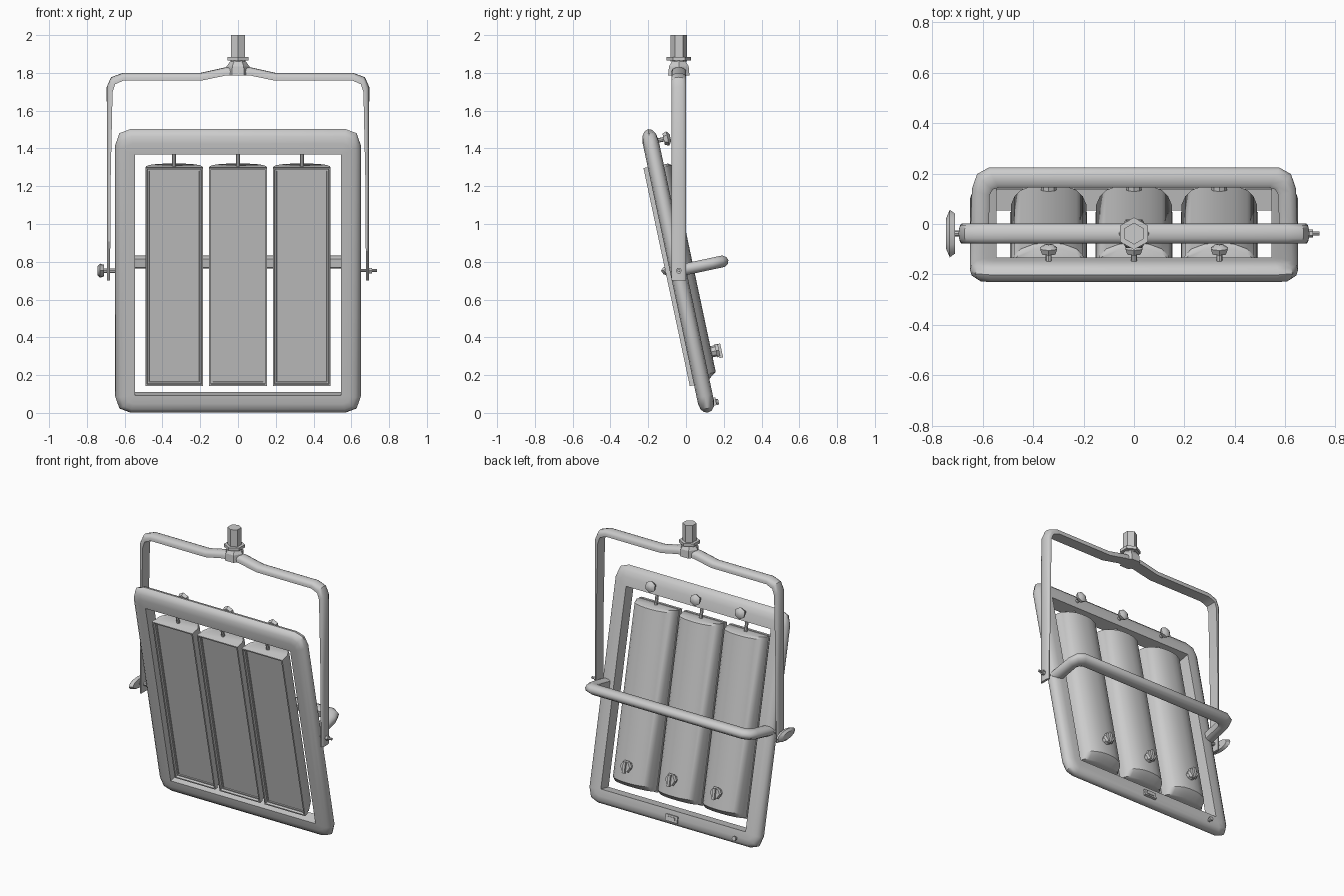
import bpy, bmesh, math
from mathutils import Matrix, Vector

if "Cube" in bpy.data.objects:
    bpy.data.objects.remove(bpy.data.objects["Cube"])

PIVOT = Vector((0, -0.042, 0.752))
TILT = Matrix.Translation(PIVOT) @ Matrix.Rotation(math.radians(12), 4, 'X')
YOKE_Y = -0.038


def finish(name, bm, matrix=Matrix(), angle=40):
    bmesh.ops.remove_doubles(bm, verts=bm.verts, dist=0.0002)
    bmesh.ops.recalc_face_normals(bm, faces=bm.faces)
    mesh = bpy.data.meshes.new(name)
    bm.to_mesh(mesh)
    bm.free()
    ob = bpy.data.objects.new(name, mesh)
    bpy.context.collection.objects.link(ob)
    ob.matrix_world = matrix
    bpy.ops.object.select_all(action='DESELECT')
    ob.select_set(True)
    bpy.context.view_layer.objects.active = ob
    bpy.ops.object.shade_smooth_by_angle(angle=math.radians(angle))
    return ob


def skin(bm, rings, closed):
    vs = [[bm.verts.new(p) for p in ring] for ring in rings]
    n = len(vs[0])
    for i in range(len(vs) if closed else len(vs) - 1):
        a, b = vs[i], vs[(i + 1) % len(vs)]
        for j in range(n):
            bm.faces.new((a[j], a[(j + 1) % n], b[(j + 1) % n], b[j]))
    if not closed:
        bm.faces.new(vs[0])
        bm.faces.new(vs[-1])


def bar(name, inner, outer, profile, plane, closed, matrix=Matrix()):
    """Bar between an inner and an outer path; profile = (blend, depth)."""
    rings = []
    for p, q in zip(inner, outer):
        ring = []
        for s, d in profile:
            a, b = p[0] + (q[0] - p[0]) * s, p[1] + (q[1] - p[1]) * s
            ring.append((a, d, b) if plane == 'xz' else (a, b, d))
        rings.append(ring)
    bm = bmesh.new()
    skin(bm, rings, closed)
    return finish(name, bm, matrix)


def mirrored(half):
    return half + [(-x, b) for x, b in reversed(half)]


def d_profile(h):
    return [(0, -h), (0.45, -h), (0.75, -h * 0.85), (0.93, -h * 0.5), (1, 0),
            (0.93, h * 0.5), (0.75, h * 0.85), (0.45, h), (0, h)]


def rod(name, p0, p1, r0, r1=None, seg=8, matrix=Matrix(), spin=0, scale=(1, 1)):
    p0, p1 = Vector(p0), Vector(p1)
    axis = p1 - p0
    rot = Vector((0, 0, 1)).rotation_difference(axis).to_matrix().to_4x4()
    bm = bmesh.new()
    bmesh.ops.create_cone(
        bm, cap_ends=True, segments=seg, radius1=r0, radius2=r0 if r1 is None else r1,
        depth=axis.length,
        matrix=Matrix.Translation((p0 + p1) / 2) @ rot
        @ Matrix.Diagonal((*scale, 1, 1)) @ Matrix.Rotation(spin, 4, 'Z'))
    return finish(name, bm, matrix)


def box(name, center, size, matrix=Matrix()):
    bm = bmesh.new()
    bmesh.ops.create_cube(bm, size=1, matrix=Matrix.Translation(center) @ Matrix.Diagonal((*size, 1)))
    return finish(name, bm, matrix)


# Tilted outer frame
inner = mirrored([(0.545, -0.665)] * 3 + [(0.545, 0.64)] * 3)
outer = mirrored([(0.57, -0.767), (0.628, -0.745), (0.65, -0.68),
                  (0.65, 0.68), (0.628, 0.745), (0.57, 0.767)])
bar('outer_frame', inner, outer, d_profile(0.043), 'xz', True, TILT)

# Rear carrying handle
bar('rear_handle',
    mirrored([(0.575, 0.02), (0.572, 0.165), (0.56, 0.187), (0.535, 0.195)]),
    mirrored([(0.648, 0.02), (0.642, 0.185), (0.622, 0.245), (0.575, 0.272)]),
    [(0, -0.022), (0.2, -0.031), (0.65, -0.031), (0.92, -0.018), (1, 0),
     (0.92, 0.018), (0.65, 0.031), (0.2, 0.031), (0, 0.022)], 'xy', False, TILT)

# Hanging yoke
bar('yoke',
    mirrored([(0.677, 0.70), (0.675, 1.2), (0.664, 1.70), (0.65, 1.74), (0.605, 1.76),
              (0.19, 1.76), (0.06, 1.787)]),
    mirrored([(0.693, 0.70), (0.694, 1.2), (0.695, 1.725), (0.672, 1.777), (0.61, 1.80),
              (0.20, 1.80), (0.065, 1.83)]),
    d_profile(0.039), 'xz', False, Matrix.Translation((0, YOKE_Y, 0)))

# Mounting spigot on the yoke
hexa = math.pi / 6
rod('spigot_base', (0, YOKE_Y, 1.787), (0, YOKE_Y, 1.835), 0.065, 0.06, 6, spin=hexa)
rod('spigot_cone', (0, YOKE_Y, 1.835), (0, YOKE_Y, 1.87), 0.06, 0.035, 6, spin=hexa)
rod('spigot_collar', (0, YOKE_Y, 1.865), (0, YOKE_Y, 1.885), 0.064, seg=6)
rod('spigot_stem', (0, YOKE_Y, 1.86), (0, YOKE_Y, 2.0), 0.043, seg=6)

# Three lamp housings
section = [(0.148, -0.045), (0.15, 0.0), (0.135, 0.035), (0.11, 0.06), (0.06, 0.079), (0.02, 0.084)]
for i, x in enumerate((-0.338, 0, 0.338)):
    at = TILT @ Matrix.Translation((x, 0, 0))

    # Rounded back shell
    bm = bmesh.new()
    skin(bm, [[(px, -0.045 + (v + 0.045) * f, u) for px, v in mirrored(section)]
              for u, f in ((-0.6, 0.6), (-0.566, 1), (0.555, 1), (0.567, 0.85))], False)
    finish(f'lamp_shell_{i}', bm, at)

    # Front rim with sunken panel
    bm = bmesh.new()
    bmesh.ops.create_cube(bm, size=1, matrix=Matrix.Translation((0, -0.052, -0.02))
                          @ Matrix.Diagonal((0.305, 0.028, 1.18, 1)))
    bm.normal_update()
    front = [f for f in bm.faces if f.normal.y < -0.9]
    for thick, depth in ((0.012, 0), (0.003, -0.016), (0.012, 0), (0.003, -0.006)):
        bmesh.ops.inset_region(bm, faces=front, thickness=thick, depth=depth)
    finish(f'lamp_front_{i}', bm, at, 20)

    # Top support rod and clamp knob
    rod(f'lamp_rod_{i}', (0, 0, 0.55), (0, 0, 0.66), 0.011, matrix=at)
    rod(f'clamp_stem_{i}', (0, 0.03, 0.697), (0, 0.075, 0.697), 0.012, matrix=at)
    rod(f'clamp_knob_{i}', (0, 0.07, 0.697), (0, 0.092, 0.697), 0.03, 0.039, 6, at)
    rod(f'clamp_knob_cap_{i}', (0, 0.092, 0.697), (0, 0.107, 0.697), 0.039, 0.018, 6, at)

    # Rear dial with grip
    rod(f'dial_base_{i}', (0, 0.07, -0.456), (0, 0.108, -0.456), 0.03, matrix=at)
    rod(f'dial_{i}', (0, 0.108, -0.456), (0, 0.125, -0.456), 0.042, 0.036, 6, at, hexa)
    box(f'dial_grip_{i}', (0, 0.128, -0.46), (0.018, 0.02, 0.075), at)

# Power socket and pin on the lower rail
box('socket_body', (0, 0.045, -0.716), (0.09, 0.016, 0.042), TILT)
box('socket_insert', (0, 0.053, -0.716), (0.055, 0.008, 0.02), TILT)
rod('rail_pin', (-0.48, 0.035, -0.722), (-0.48, 0.058, -0.722), 0.01, matrix=TILT)
rod('rail_pin_head', (-0.48, 0.055, -0.722), (-0.48, 0.066, -0.722), 0.015, matrix=TILT)

# Tilt lock: wing knob on one side, bolt on the other
z = 0.753
rod('lock_shaft', (-0.72, YOKE_Y, z), (-0.63, YOKE_Y, z), 0.012)
for name, x0, x1, r0, r1 in (('wing_knob', -0.709, -0.73, 0.031, 0.037),
                             ('wing_knob_cap', -0.73, -0.744, 0.037, 0.024)):
    rod(name, (x0, YOKE_Y, z), (x1, YOKE_Y, z), r0, r1, 12, scale=(1, 2.55))
rod('pivot_bolt', (0.63, YOKE_Y, z), (0.735, YOKE_Y, z), 0.008)
rod('pivot_nut', (0.693, YOKE_Y, z), (0.71, YOKE_Y, z), 0.016, seg=6)
